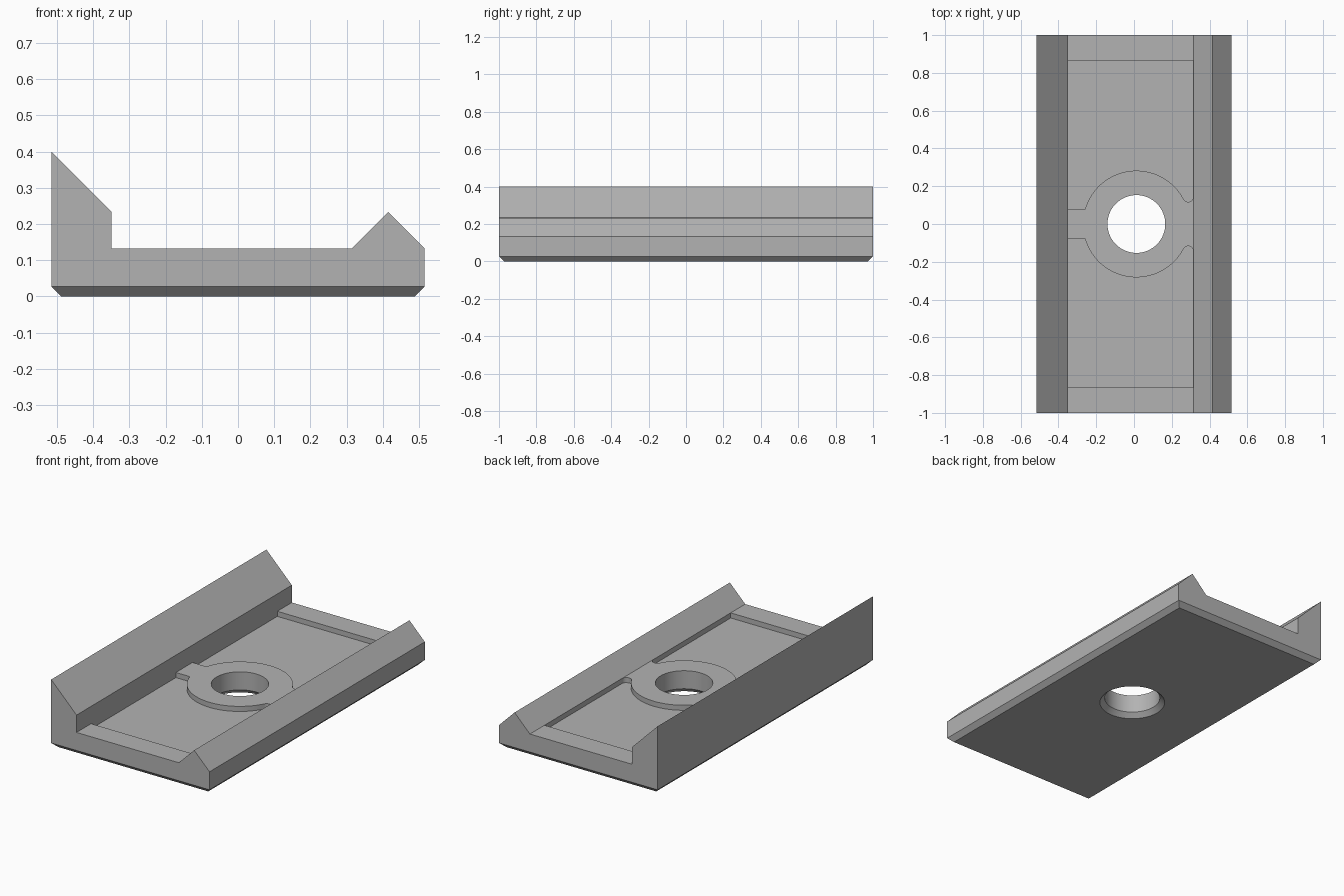
import bpy, bmesh
from math import sin, cos, asin, acos, pi
from mathutils import Vector

cube = bpy.data.objects.get("Cube")
if cube:
    bpy.data.objects.remove(cube)

HALF_L, CHAMFER, DECK, FLOOR = 1.0, 0.027, 0.133, 0.103
WALL, RIDGE = -0.35, 0.315            # inner limits of the channel
HUB_X, HUB_R, HOLE_R = 0.0125, 0.2825, 0.153
TAB, NOTCH_R, POCKET_END = 0.077, 0.028, 0.865

grey = bpy.data.materials.new("plain grey")
grey.use_nodes = True
colour = (0.45, 0.45, 0.45, 1)
grey.diffuse_color = colour
grey.node_tree.nodes["Principled BSDF"].inputs["Base Color"].default_value = colour


def add_object(name, bm):
    bmesh.ops.recalc_face_normals(bm, faces=bm.faces)
    mesh = bpy.data.meshes.new(name)
    bm.to_mesh(mesh)
    bm.free()
    mesh.materials.append(grey)
    obj = bpy.data.objects.new(name, mesh)
    bpy.context.collection.objects.link(obj)
    return obj


def prism(points, offset):
    bm = bmesh.new()
    face = bm.faces.new([bm.verts.new(p) for p in points])
    new = bmesh.ops.extrude_face_region(bm, geom=[face], use_keep_orig=True)["geom"]
    bmesh.ops.translate(bm, vec=offset, verts=[g for g in new if isinstance(g, bmesh.types.BMVert)])
    bmesh.ops.recalc_face_normals(bm, faces=bm.faces)
    return bm


def arc(cx, cy, r, start, end, steps):
    return [(cx + r * cos(start + (end - start) * i / steps),
             cy + r * sin(start + (end - start) * i / steps)) for i in range(steps + 1)]


# Rail body: extruded section, then the underside drawn in to a chamfer
section = [(-0.515, CHAMFER), (-0.515, 0.4), (WALL, 0.235), (WALL, DECK),
           (RIDGE, DECK), (0.415, 0.233), (0.515, DECK), (0.515, CHAMFER)]
bm = prism([(x, -HALF_L, z) for x, z in section], (0, 2 * HALF_L, 0))
bm.faces.ensure_lookup_table()
bottom = min(bm.faces, key=lambda f: f.calc_center_median().z)
base = bmesh.ops.extrude_face_region(bm, geom=[bottom])["geom"]
for v in [g for g in base if isinstance(g, bmesh.types.BMVert)]:
    v.co -= Vector((CHAMFER if v.co.x > 0 else -CHAMFER,
                    CHAMFER if v.co.y > 0 else -CHAMFER, CHAMFER))
if bottom.is_valid:
    bmesh.ops.delete(bm, geom=[bottom], context='FACES_ONLY')
body = add_object("channel_rail", bm)

# Pocket cutters: one each side of the hub, with a rounded notch by the ridge
notch_x = RIDGE - NOTCH_R
reach = HUB_R + NOTCH_R
join = acos((notch_x - HUB_X) / reach)
outline = [(WALL, POCKET_END), (WALL, TAB)]
outline += arc(HUB_X, 0, HUB_R, pi - asin(TAB / HUB_R), join, 48)
outline += arc(notch_x, reach * sin(join), NOTCH_R, pi + join, 2 * pi, 12)[1:]
outline += [(RIDGE, POCKET_END)]
cutters = []
for name, side in (("back_pocket_cutter", 1), ("front_pocket_cutter", -1)):
    cutters.append(add_object(name, prism([(x, side * y, FLOOR) for x, y in outline], (0, 0, 0.06))))

# Hole cutter: straight bore with a countersink underneath
bm = bmesh.new()
rings = []
for r, z in ((HOLE_R + 2 * CHAMFER, -CHAMFER), (HOLE_R, CHAMFER), (HOLE_R, 0.3)):
    rings.append([bm.verts.new((x, y, z)) for x, y in arc(HUB_X, 0, r, 0, 2 * pi, 64)[:-1]])
for low, high in zip(rings, rings[1:]):
    for i in range(64):
        j = (i + 1) % 64
        bm.faces.new((low[i], low[j], high[j], high[i]))
bm.faces.new(rings[0])
bm.faces.new(rings[-1])
cutters.append(add_object("hole_cutter", bm))

# Cut, apply and shade
bpy.context.view_layer.objects.active = body
body.select_set(True)
for cutter in cutters:
    mod = body.modifiers.new(cutter.name, 'BOOLEAN')
    mod.operation, mod.solver, mod.object = 'DIFFERENCE', 'EXACT', cutter
    bpy.ops.object.modifier_apply(modifier=mod.name)
    bpy.data.objects.remove(cutter)
bpy.ops.object.select_all(action='DESELECT')
body.select_set(True)
bpy.ops.object.shade_smooth_by_angle(angle=0.5)
